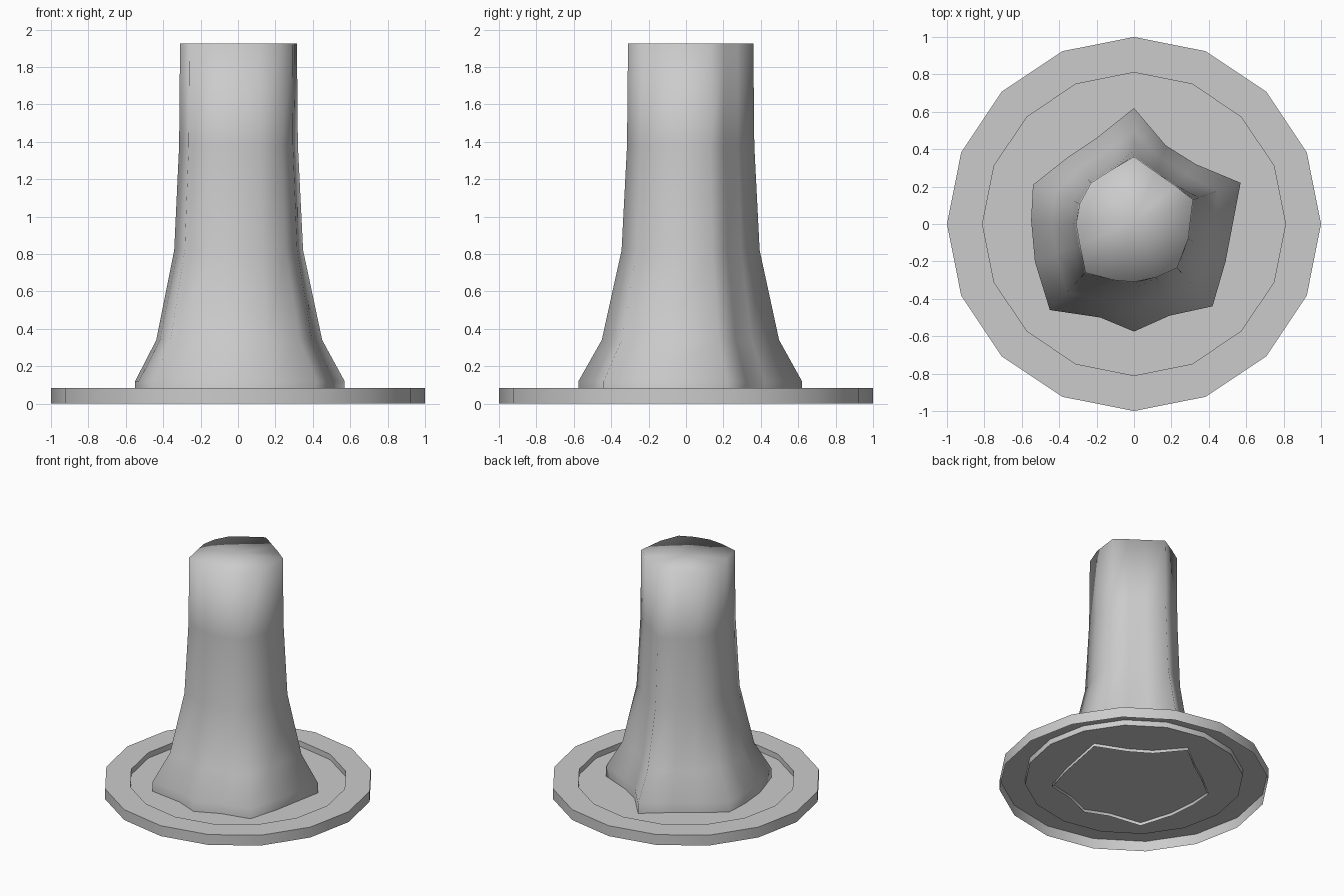
import bpy, bmesh
from math import sin, cos, pi, radians

if "Cube" in bpy.data.objects:
    bpy.data.objects.remove(bpy.data.objects["Cube"])


def finish(name, bm, smooth=None):
    me = bpy.data.meshes.new(name)
    bm.to_mesh(me)
    bm.free()
    ob = bpy.data.objects.new(name, me)
    bpy.context.collection.objects.link(ob)
    if smooth is not None:
        bpy.context.view_layer.objects.active = ob
        ob.select_set(True)
        bpy.ops.object.shade_smooth_by_angle(angle=radians(smooth))
        ob.select_set(False)
    return ob


def loft(bm, rings):
    """Skin counter-clockwise rings of points; return the vertex rings."""
    vs = [[bm.verts.new(p) for p in r] for r in rings]
    for a, b in zip(vs, vs[1:]):
        n = len(a)
        for i in range(n):
            j = (i + 1) % n
            bm.faces.new((a[i], a[j], b[j], b[i]))
    return vs


def circle(r, z, n=16):
    return [(r * cos(2 * pi * i / n), r * sin(2 * pi * i / n), z) for i in range(n)]


# Base: raised rim, open underneath, stepping down to a ground disc
bm = bmesh.new()
rings = loft(bm, [circle(1, 0), circle(1, 0.085), circle(0.81, 0.085), circle(0.81, 0.04)])
bm.faces.new(rings[-1])
finish("base_rim_and_ground", bm, 30)

# Trunk: five-rooted flare at the foot blending into a rounder top
foot = [(0, .62), (-.2, .46), (-.35, .36), (-.54, .21), (-.55, .02), (-.53, -.2),
        (-.45, -.46), (-.18, -.50), (0, -.575), (.19, -.49), (.42, -.44),
        (.49, -.2), (.57, .22), (.33, .32), (.17, .42)]
top = [(0, .36), (-.12, .29), (-.23, .22), (-.29, .11), (-.31, 0), (-.29, -.11),
       (-.26, -.26), (-.11, -.3), (0, -.31), (.12, -.285), (.23, -.235),
       (.29, -.08), (.315, .13), (.22, .205), (.12, .275)]
levels = [(.015, 1), (.12, 1), (.34, .53), (.82, .13), (1.38, .02), (1.925, 0)]

bm = bmesh.new()
rings = loft(bm, [[(t[0] + (f[0] - t[0]) * w, t[1] + (f[1] - t[1]) * w, z)
                   for f, t in zip(foot, top)] for z, w in levels])
# Flat cap, shaded smoothly over its edge
centre = bm.verts.new((0, .02, 1.925))
rim = rings[-1]
for i in range(len(rim)):
    bm.faces.new((rim[i], rim[(i + 1) % len(rim)], centre))
finish("trunk", bm, 180)
